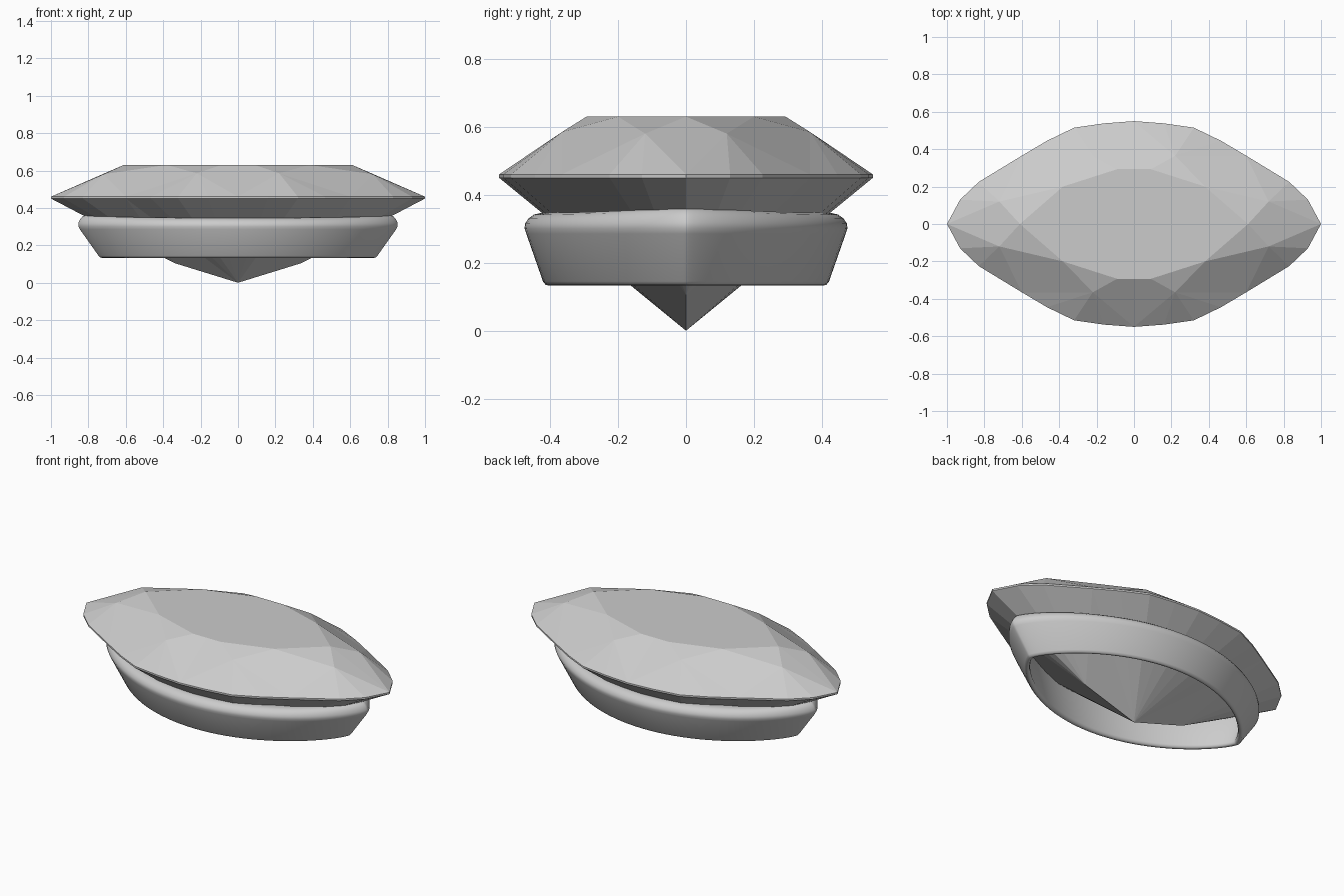
import bpy, bmesh, math

if "Cube" in bpy.data.objects:
    bpy.data.objects.remove(bpy.data.objects["Cube"])


def finish(bm, name):
    bmesh.ops.remove_doubles(bm, verts=bm.verts, dist=0.0005)
    bmesh.ops.recalc_face_normals(bm, faces=bm.faces)
    me = bpy.data.meshes.new(name)
    bm.to_mesh(me)
    bm.free()
    ob = bpy.data.objects.new(name, me)
    bpy.context.collection.objects.link(ob)
    return ob


# Gem: one quarter of the facets, mirrored around both axes
G = [(1, 0), (.93, .13), (.83, .225), (.715, .295), (.60, .365),
     (.465, .445), (.32, .515), (.16, .538), (0, .55)]
top = [(x, y, .46) for x, y in G]
low = [(x, y, .45) for x, y in G]
ZT = .63
T0, T1, T2, T3 = (.61, 0, ZT), (.38, .2, ZT), (.09, .293, ZT), (0, .293, ZT)
M1, M2 = (.72, .12, .58), (.22, .365, .585)
KEEL, CULET = (.34, 0, .105), (0, 0, 0)

facets = [
    [(0, 0, ZT), T0, T1, T2, T3],                  # table
    [T0, T1, M1], [T1, T2, M2],                    # star facets
    [T0, M1, top[0]], [T1, M1, top[4], M2],        # kites
    [T3, T2, M2, top[8]],
]
for mid, ids in ((M1, range(0, 4)), (M2, range(4, 8))):
    facets += [[mid, top[i], top[i + 1]] for i in ids]      # upper girdle
facets += [[top[i], top[i + 1], low[i + 1], low[i]] for i in range(8)]
facets += [[KEEL, low[i], low[i + 1]] for i in range(4)]    # pavilion
facets += [[CULET, KEEL, low[4]]]
facets += [[CULET, low[i], low[i + 1]] for i in range(4, 8)]

bm = bmesh.new()
for sx in (1, -1):
    for sy in (1, -1):
        for f in facets:
            bm.faces.new([bm.verts.new((x * sx, y * sy, z)) for x, y, z in f])
bmesh.ops.remove_doubles(bm, verts=bm.verts, dist=0.0005)
bmesh.ops.dissolve_limit(bm, angle_limit=0.004, verts=bm.verts, edges=bm.edges)
finish(bm, "gem")

# Bezel: closed profile (half length, half width, height, lift at the tips)
profile = [(.715, .395, .137, 0), (.725, .405, .133, 0), (.738, .413, .135, 0),
           (.746, .421, .145, 0), (.845, .470, .285, 0), (.854, .475, .300, .002),
           (.854, .474, .315, .004), (.845, .463, .331, .008),
           (.832, .447, .342, .012), (.815, .425, .347, .014),
           (.770, .395, .345, .010), (.765, .392, .310, 0), (.710, .388, .150, 0)]
N = 96
bm = bmesh.new()
rings = []
for hx, hy, z, lift in profile:
    ring = []
    for i in range(N):
        t = 2 * math.pi * i / N
        c, s = math.cos(t), math.sin(t)
        y = math.copysign(abs(s) ** 1.5, s)
        ring.append(bm.verts.new((hx * c, hy * y, z + lift * c ** 4)))
    rings.append(ring)
for k, a in enumerate(rings):
    b = rings[(k + 1) % len(rings)]
    for i in range(N):
        j = (i + 1) % N
        bm.faces.new((a[i], a[j], b[j], b[i]))
bezel = finish(bm, "bezel_setting")
bpy.context.view_layer.objects.active = bezel
bezel.select_set(True)
bpy.ops.object.shade_smooth_by_angle(angle=math.radians(50))
